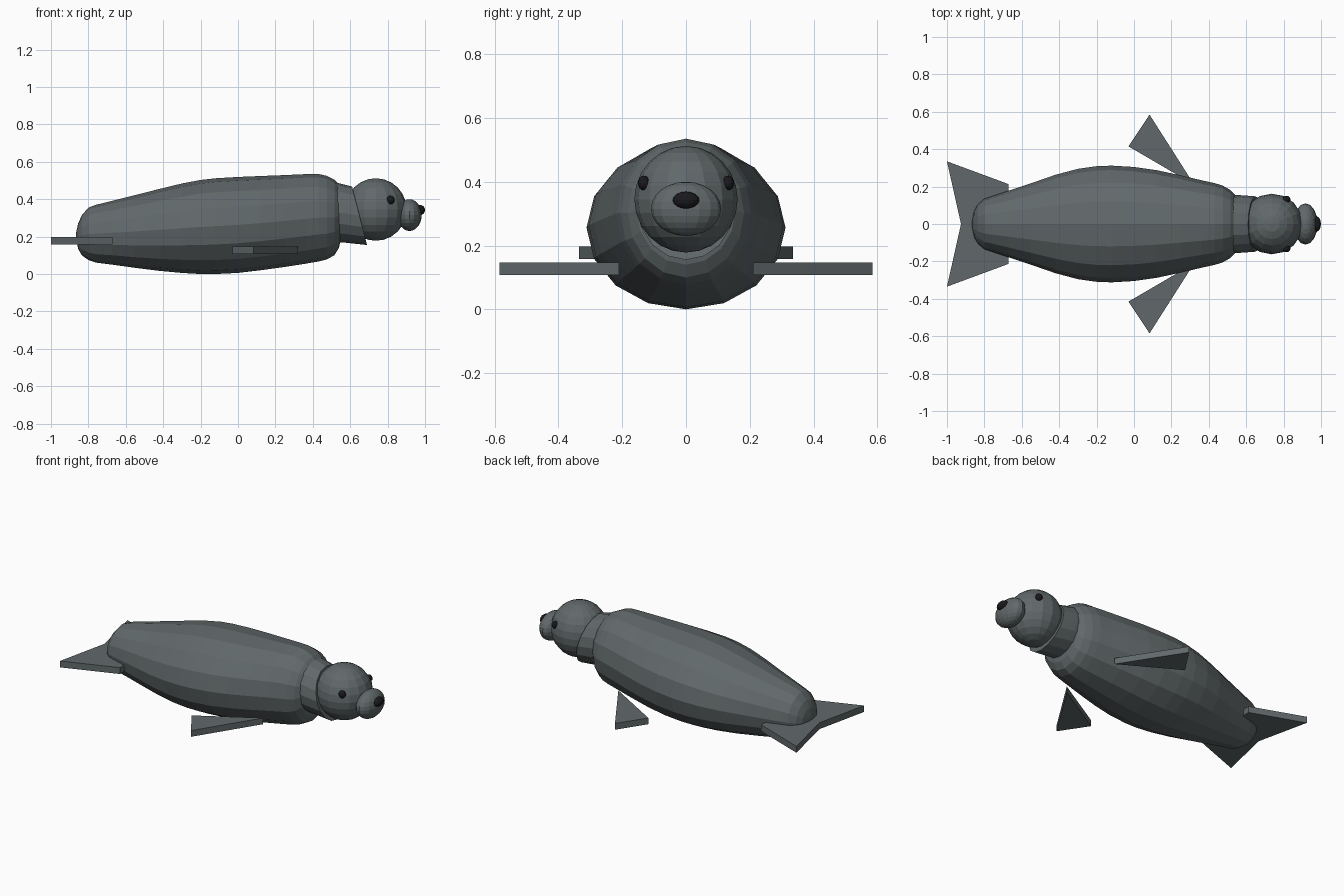
import bpy, bmesh
from math import sin, cos, tau

if "Cube" in bpy.data.objects:
    bpy.data.objects.remove(bpy.data.objects["Cube"])


def material(name, color):
    m = bpy.data.materials.new(name)
    m.diffuse_color = color
    m.use_nodes = True
    m.node_tree.nodes["Principled BSDF"].inputs["Base Color"].default_value = m.diffuse_color
    return m


SKIN = material("slate_skin", (0.12, 0.14, 0.145, 1))
DARK = material("black", (0.01, 0.01, 0.012, 1))


def finish(name, bm, mat):
    bmesh.ops.recalc_face_normals(bm, faces=bm.faces)
    me = bpy.data.meshes.new(name)
    bm.to_mesh(me)
    bm.free()
    me.materials.append(mat)
    ob = bpy.data.objects.new(name, me)
    bpy.context.collection.objects.link(ob)
    return ob


def loft(name, rings, mat, n=16):
    """Rings along x: (x_bottom, x_top, z_bottom, z_top, half_width)."""
    bm = bmesh.new()
    loops = []
    for xb, xt, zb, zt, w in rings:
        loop = []
        for i in range(n):
            a = tau * i / n
            t = (1 + cos(a)) / 2
            loop.append(bm.verts.new((xb + (xt - xb) * t, w * sin(a), zb + (zt - zb) * t)))
        loops.append(loop)
    for p, q in zip(loops, loops[1:]):
        for i in range(n):
            j = (i + 1) % n
            bm.faces.new((p[i], p[j], q[j], q[i]))
    bm.faces.new(loops[0])
    bm.faces.new(loops[-1])
    return finish(name, bm, mat)


def ellipsoid(name, center, radii, mat, seg=16, rings=10):
    bm = bmesh.new()
    bmesh.ops.create_uvsphere(bm, u_segments=seg, v_segments=rings, radius=1)
    bmesh.ops.scale(bm, vec=radii, verts=bm.verts)
    bmesh.ops.translate(bm, vec=center, verts=bm.verts)
    return finish(name, bm, mat)


def slab(name, outline, z0, z1, mat):
    bm = bmesh.new()
    face = bm.faces.new([bm.verts.new((x, y, z0)) for x, y in outline])
    top = bmesh.ops.extrude_face_region(bm, geom=[face])["geom"]
    bmesh.ops.translate(bm, vec=(0, 0, z1 - z0),
                        verts=[v for v in top if isinstance(v, bmesh.types.BMVert)])
    return finish(name, bm, mat)


# Body: tapered torso with rounded ends
body = [(-0.865, .185, .225, .02), (-0.855, .135, .27, .07), (-0.835, .10, .315, .105),
        (-0.80, .075, .355, .135), (-0.76, .061, .37, .148), (-0.67, .05, .392, .178),
        (-0.55, .033, .422, .218), (-0.42, .017, .455, .263), (-0.30, .006, .484, .295),
        (-0.20, .0, .503, .309), (-0.12, .0, .512, .312), (0.0, .006, .519, .305),
        (0.12, .02, .524, .288), (0.25, .038, .529, .26), (0.36, .055, .534, .234),
        (0.43, .067, .535, .219), (0.475, .078, .525, .205), (0.515, .10, .505, .182),
        (0.54, .14, .48, .155), (0.55, .19, .43, .11)]
loft("body", [(x, x, zb, zt, w) for x, zb, zt, w in body], SKIN)

# Neck
loft("neck", [(0.48, 0.47, .175, .497, .155), (0.58, 0.53, .167, .488, .155),
              (0.69, 0.61, .155, .468, .148)], SKIN)

# Head, snout and nose
ellipsoid("head", (.737, 0, .345), (.165, .162, .167), SKIN, 16, 12)
ellipsoid("snout", (.917, 0, .315), (.065, .11, .085), SKIN, 16, 12)
ellipsoid("nose", (.974, 0, .342), (.026, .042, .027), DARK, 12, 8)

# Mirrored eyes and front flippers
for side, s in (("left", 1), ("right", -1)):
    ellipsoid("eye_" + side, (.815, s * .132, .396), (.022, .019, .023), DARK, 12, 8)
    slab("front_flipper_" + side,
         [(-.03, s * .415), (.083, s * .585), (.322, s * .21)], .107, .146, SKIN)

# Forked tail flipper
slab("tail_flipper", [(-1, .335), (-.925, 0), (-1, -.335),
                      (-.67, -.213), (-.67, .213)], .157, .197, SKIN)
